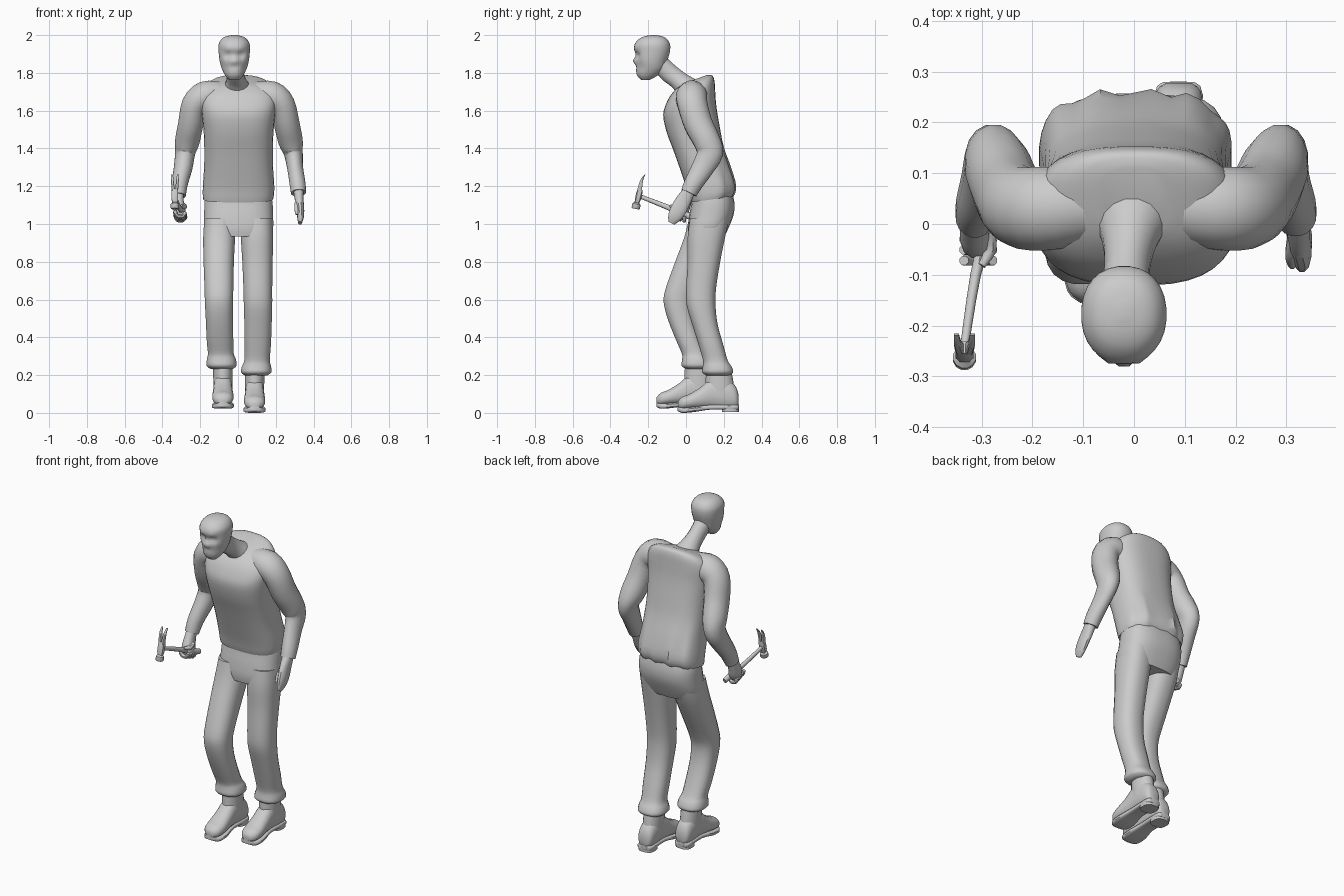
import bpy, bmesh, math
from mathutils import Vector


def power(c, p):
    return math.copysign(abs(c) ** (2 / p), c)


def loft(name, secs, n=16, p=2.0, ref=None, sub=3, shape=None):
    """Skin rings (x, y, z, rx, ry, pitch) with smooth in-between rings.
    With ref, the rings turn to follow the path instead of using the pitch."""
    secs = [tuple(s) + (0,) * (6 - len(s)) for s in secs]
    rows = []
    for i in range(len(secs) - 1):
        q = [secs[max(0, min(len(secs) - 1, i + k))] for k in (-1, 0, 1, 2)]
        for s in range(sub):
            t = s / sub
            rows.append([0.5 * (2 * b + (c - a) * t + (2 * a - 5 * b + 4 * c - d) * t * t
                                + (3 * b - a - 3 * c + d) * t ** 3) for a, b, c, d in zip(*q)])
    rows.append(list(secs[-1]))
    bm = bmesh.new()
    rings = []
    for i, r in enumerate(rows):
        c = Vector(r[:3])
        if ref:
            t = (Vector(rows[min(i + 1, len(rows) - 1)][:3]) - Vector(rows[max(i - 1, 0)][:3])).normalized()
            v = Vector(ref)
            v = (v - t * v.dot(t)).normalized()
            u = v.cross(t)
        else:
            a = math.radians(r[5])
            u, v = Vector((1, 0, 0)), Vector((0, math.cos(a), math.sin(a)))
        ring = []
        for k in range(n):
            th = 2 * math.pi * (k + 0.5) / n
            co = c + u * r[3] * power(math.cos(th), p) + v * r[4] * power(math.sin(th), p)
            if shape:
                co = shape(co)
            ring.append(bm.verts.new(co))
        rings.append(ring)
    for a, b in zip(rings, rings[1:]):
        for k in range(n):
            bm.faces.new((a[k], a[(k + 1) % n], b[(k + 1) % n], b[k]))
    bm.faces.new(rings[0])
    bm.faces.new(rings[-1])
    bmesh.ops.recalc_face_normals(bm, faces=bm.faces)
    me = bpy.data.meshes.new(name)
    bm.to_mesh(me)
    bm.free()
    ob = bpy.data.objects.new(name, me)
    bpy.context.collection.objects.link(ob)
    return ob


def bump(co, x, y, z, r):
    return math.exp(-((co.x - x) ** 2 + (co.y - y) ** 2 + (co.z - z) ** 2) / (r * r))


# head: eye hollows, brow, nose and mouth pressed into the loft
def face(co):
    co = co.copy()
    for s in (-1, 1):
        co.y += 0.020 * bump(co, -0.02 + s * 0.034, -0.265, 1.893, 0.02)
        co.y -= 0.008 * bump(co, -0.02 + s * 0.03, -0.27, 1.925, 0.02)
        co.y += 0.010 * bump(co, -0.02 + s * 0.05, -0.24, 1.835, 0.03)
    co.y -= 0.018 * bump(co, -0.02, -0.27, 1.865, 0.018)
    co.y += 0.008 * bump(co, -0.02, -0.265, 1.832, 0.014)
    return co


loft("head", [(-.02, -.215, 1.762, .026, .022), (-.02, -.205, 1.785, .047, .053),
              (-.02, -.19, 1.82, .065, .077), (-.02, -.185, 1.86, .077, .085),
              (-.02, -.178, 1.91, .083, .093), (-.02, -.178, 1.95, .083, .094),
              (-.02, -.175, 1.978, .068, .076), (-.02, -.172, 1.993, .045, .05),
              (-.02, -.172, 2.0, .012, .014)], n=28, p=2.2, sub=4, shape=face)
loft("neck", [(0, .03, 1.71, .085, .075, 25), (-.008, -.03, 1.755, .055, .055, 35),
              (-.014, -.09, 1.80, .045, .052, 42), (-.02, -.15, 1.86, .05, .05, 42)])


# loose sweater with folds gathered above the back hem
def folds(co):
    co = co.copy()
    if co.y > 0.15 and co.z < 1.45:
        w = max(0, 1 - abs(co.z - 1.22) / 0.2)
        co.y += 0.009 * w * math.sin(co.x * 70)
    return co


loft("sweater", [(0, .13, 1.165, .165, .095, 8), (0, .135, 1.13, .184, .112, 8),
                 (.003, .133, 1.19, .19, .128, 4), (.003, .1, 1.3, .183, .135, 0),
                 (.003, .066, 1.4, .182, .135, 2), (.003, .038, 1.5, .186, .142, 5),
                 (.003, .02, 1.6, .196, .143, 9), (.003, .025, 1.67, .2, .134, 14),
                 (.003, .035, 1.72, .18, .122, 18), (.003, .045, 1.752, .135, .1, 20),
                 (.0, .045, 1.765, .07, .07, 20)], n=36, p=2.7, shape=folds)

# sleeves, one bent slightly more than the other
loft("left_sleeve", [(.10, .035, 1.68, .075, .075), (.18, .03, 1.675, .082, .084),
                     (.232, .035, 1.63, .072, .08), (.258, .065, 1.53, .069, .077),
                     (.278, .11, 1.44, .066, .072), (.293, .127, 1.375, .051, .07),
                     (.302, .09, 1.30, .043, .06), (.315, .04, 1.215, .043, .05),
                     (.320, .015, 1.165, .040, .044)], ref=(0, 1, 0))
loft("right_sleeve", [(-.10, .035, 1.68, .075, .075), (-.175, .03, 1.675, .082, .084),
                      (-.228, .035, 1.63, .072, .08), (-.25, .065, 1.53, .068, .077),
                      (-.268, .11, 1.44, .066, .072), (-.280, .127, 1.375, .054, .07),
                      (-.290, .09, 1.30, .050, .06), (-.308, .04, 1.215, .043, .05),
                      (-.314, .012, 1.15, .038, .042)], ref=(0, 1, 0))

# open hand with thumb
loft("left_hand", [(.320, .02, 1.18, .028, .032), (.325, -.015, 1.12, .023, .042),
                   (.330, -.04, 1.075, .021, .043), (.331, -.062, 1.035, .017, .036),
                   (.328, -.077, 1.005, .010, .018)], ref=(0, 1, 0), p=2.4, n=12)
loft("left_thumb", [(.315, -.03, 1.12, .014, .014), (.310, -.062, 1.085, .013, .013),
                    (.312, -.082, 1.05, .008, .008)], ref=(1, 0, 0), n=8)

# gripping hand: palm, four curled fingers, thumb
loft("right_hand", [(-.314, .015, 1.165, .028, .03), (-.315, -.005, 1.12, .028, .036),
                    (-.310, -.025, 1.075, .032, .042), (-.302, -.035, 1.04, .026, .032),
                    (-.300, -.035, 1.025, .010, .014)], ref=(0, 1, 0), n=12, p=2.4)
for i in range(4):
    y, z = -.072 + i * .021, 1.072 - i * .007
    loft(f"right_finger_{i + 1}", [(-.335, y, z, .010, .010), (-.322, y, z - .028, .011, .011),
                                  (-.293, y, z - .032, .011, .011), (-.278, y, z - .008, .010, .010)],
         ref=(0, 1, 0), n=8)
loft("right_thumb", [(-.288, -.015, 1.10, .014, .014), (-.283, -.05, 1.09, .013, .013),
                     (-.300, -.082, 1.095, .008, .008)], ref=(0, 0, 1), n=8)

# trousers: hips, then one leg stepping forward
loft("hips", [(.003, .135, 1.2, .165, .1), (.003, .143, 1.12, .18, .113),
              (.003, .135, 1.05, .183, .118), (.003, .118, .98, .184, .108),
              (.003, .11, .935, .165, .095)], n=28, p=2.6)
loft("left_leg", [(.103, .125, 1.03, .082, .105), (.101, .108, .93, .086, .1),
                  (.103, .095, .8, .081, .087), (.105, .08, .66, .077, .08),
                  (.106, .08, .57, .076, .077), (.106, .1, .47, .073, .068),
                  (.104, .132, .36, .071, .066), (.101, .155, .28, .068, .066),
                  (.098, .165, .245, .078, .077), (.096, .168, .215, .081, .083),
                  (.096, .168, .198, .06, .06)], n=20, p=2.4)
loft("right_leg", [(-.098, .12, 1.03, .08, .105), (-.1, .09, .93, .085, .1),
                   (-.102, .035, .8, .081, .093), (-.101, -.025, .66, .077, .083),
                   (-.101, -.042, .585, .075, .077), (-.099, -.025, .49, .072, .07),
                   (-.095, .015, .38, .071, .066), (-.091, .043, .315, .069, .066),
                   (-.088, .054, .285, .077, .075), (-.087, .058, .25, .08, .082),
                   (-.086, .058, .233, .06, .06)], n=20, p=2.4)


# boots: upper, ankle, thin sole and heel block
def boot(side, x, dy, dz):
    def put(part, secs, **kw):
        loft(f"{side}_{part}", [(x + a, b + dy, c + dz, *r) for a, b, c, *r in secs], **kw)
    put("boot", [(0, .278, .07, .025, .03, 90), (0, .262, .085, .044, .062, 90),
                 (0, .21, .105, .05, .085, 90), (0, .14, .11, .05, .083, 90),
                 (0, .08, .085, .053, .058, 90), (0, .02, .065, .057, .04, 90),
                 (0, -.022, .055, .048, .033, 90), (0, -.043, .047, .022, .018, 90)], p=2.3)
    put("ankle", [(0, .18, .09, .05, .08), (0, .178, .16, .052, .076),
                  (0, .17, .26, .052, .064)])
    put("sole", [(0, .28, .034, .03, .014, 90), (0, .255, .034, .048, .014, 90),
                 (0, .13, .034, .044, .013, 90), (0, .04, .022, .059, .014, 90),
                 (0, -.02, .018, .052, .014, 90), (0, -.044, .026, .025, .012, 90)], p=4)
    put("heel", [(0, .235, .008, .046, .045), (0, .235, .04, .048, .046)], p=3, sub=1)


boot("left", .088, 0, -.004)
boot("right", -.08, -.112, .018)

# claw hammer: handle, block, striking face, split claw
loft("hammer_handle", [(-.280, .035, 1.035, .012, .015), (-.288, -.01, 1.052, .014, .018),
                       (-.312, -.10, 1.09, .011, .014), (-.333, -.235, 1.143, .009, .011),
                       (-.335, -.262, 1.152, .009, .011)], ref=(0, 0, 1), n=10)
loft("hammer_block", [(-.334, -.262, 1.105, .012, .012), (-.334, -.255, 1.13, .016, .018),
                      (-.334, -.247, 1.165, .017, .018), (-.334, -.243, 1.185, .012, .017)],
     ref=(1, 0, 0), n=8, p=4, sub=1)
loft("hammer_face", [(-.334, -.259, 1.113, .014, .014), (-.334, -.262, 1.105, .023, .023),
                     (-.334, -.266, 1.085, .023, .023), (-.334, -.267, 1.08, .019, .019)],
     ref=(1, 0, 0), n=12, sub=1)
for s in (-1, 1):
    loft(f"hammer_claw_{'left' if s > 0 else 'right'}",
         [(-.334 + s * .008, -.246, 1.17, .014, .008), (-.334 + s * .011, -.242, 1.20, .011, .008),
          (-.334 + s * .014, -.233, 1.235, .007, .007), (-.334 + s * .016, -.217, 1.262, .002, .005)],
         ref=(1, 0, 0), n=8, p=4)

# smooth shading, sharp edges kept
bpy.ops.object.select_all(action='SELECT')
bpy.context.view_layer.objects.active = bpy.data.objects["head"]
bpy.ops.object.shade_smooth_by_angle(angle=math.radians(45))
